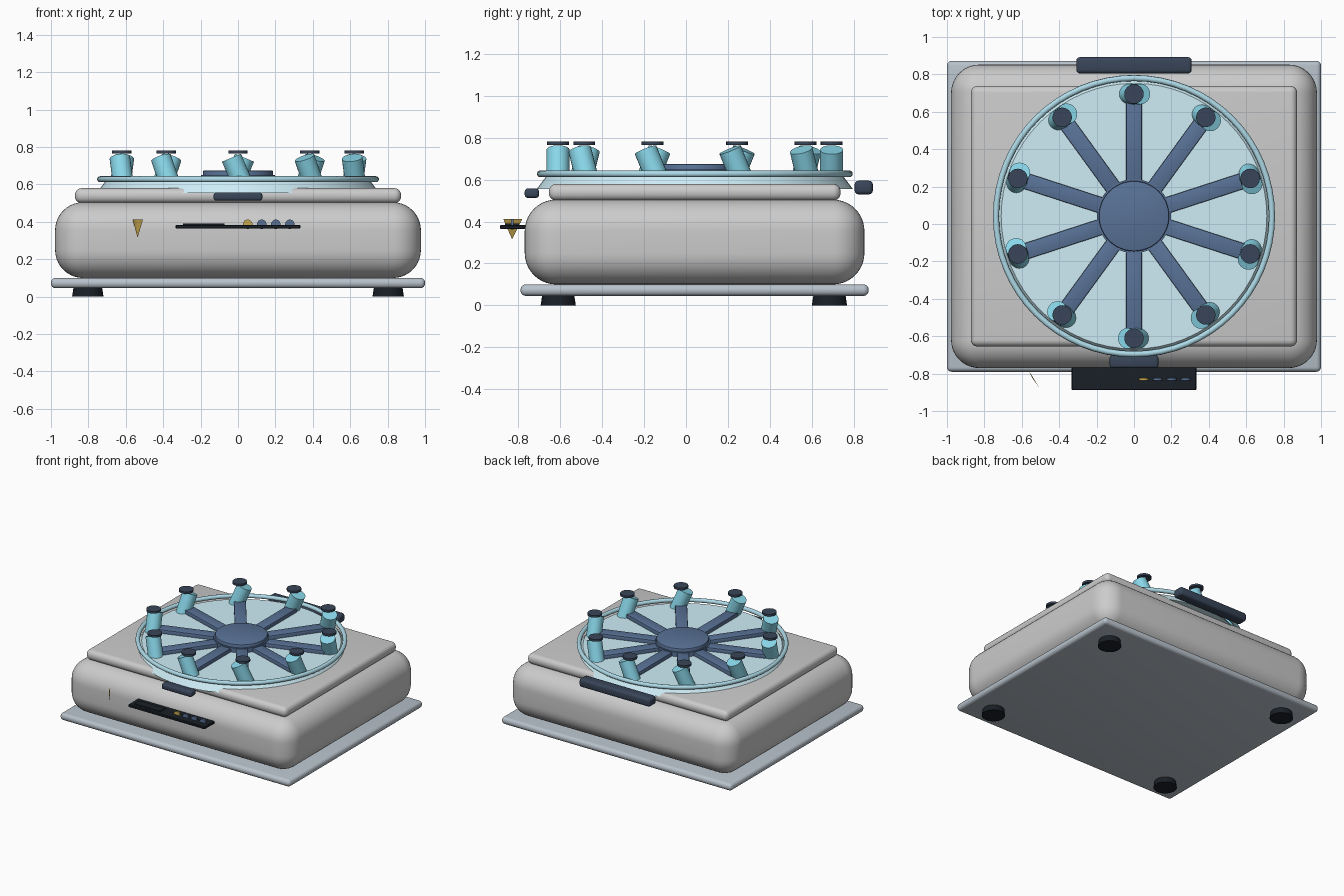
import bpy, bmesh
from math import sin, cos, pi, radians
from mathutils import Matrix, Vector

if "Cube" in bpy.data.objects:
    bpy.data.objects.remove(bpy.data.objects["Cube"])

CY = 0.042      # centre of housing and rotor in y
COLORS = {
    "plate": (0.48, 0.54, 0.60, 1), "lid": (0.62, 0.85, 0.93, 0.45),
    "ring": (0.42, 0.70, 0.80, 1), "rotor": (0.10, 0.17, 0.31, 1),
    "tube": (0.25, 0.68, 0.82, 1), "dark": (0.04, 0.06, 0.10, 1),
    "black": (0.010, 0.014, 0.020, 1), "gold": (0.60, 0.40, 0.08, 1),
}
mats = {}
for key, c in COLORS.items():
    mats[key] = bpy.data.materials.new(key)
    mats[key].diffuse_color = c


def finish(name, color=None, bevel=0, segs=4, smooth=True):
    o = bpy.context.object
    o.name = name
    if bevel:
        m = o.modifiers.new("bevel", 'BEVEL')
        m.width, m.segments = bevel, segs
        m.limit_method = 'ANGLE'
        bpy.ops.object.modifier_apply(modifier="bevel")
    if color:
        o.data.materials.append(mats[color])
    if smooth:
        bpy.ops.object.shade_smooth_by_angle(angle=radians(35))
    return o


def box(name, x, y, z, color=None, bevel=0, segs=4):
    """Box from (min, max) ranges."""
    r = (x, y, z)
    bpy.ops.mesh.primitive_cube_add(size=1, location=[(a + b) / 2 for a, b in r])
    bpy.context.object.scale = [b - a for a, b in r]
    bpy.ops.object.transform_apply(location=False, rotation=False, scale=True)
    return finish(name, color, bevel, segs)


def cone(name, r1, r2, z0, z1, xy, color, verts=32, bevel=0):
    bpy.ops.mesh.primitive_cone_add(vertices=verts, radius1=r1, radius2=r2,
                                    depth=z1 - z0, location=(*xy, (z0 + z1) / 2))
    return finish(name, color, bevel, 2)


# housing
box("base_plate", (-1, 1), (-0.79, 0.872), (0.045, 0.10), "plate", 0.025)
box("housing", (-0.978, 0.978), (-0.77, 0.852), (0.10, 0.505), None, 0.15, 10)
box("top_deck", (-0.872, 0.872), (-0.655, 0.738), (0.50, 0.58), None, 0.036, 5)

# feet
for sx in (-1, 1):
    for y in (-0.61, 0.685):
        cone("foot", 0.084, 0.077, 0, 0.046, (sx * 0.803, y), "black")

# clear lid and its rim
cone("lid", 0.755, 0.71, 0.555, 0.615, (0, CY), "lid", 64)
bpy.ops.mesh.primitive_torus_add(major_radius=0.738, minor_radius=0.016,
                                 major_segments=64, minor_segments=12,
                                 location=(0, CY, 0.628))
finish("lid_rim", "ring")
box("front_handle", (-0.13, 0.13), (-0.77, -0.702), (0.513, 0.558), "dark", 0.014, 3)
box("rear_hinge", (-0.308, 0.308), (0.805, 0.892), (0.53, 0.595), "dark", 0.018, 3)

# rotor hub, arms and tilted tubes
cone("hub_flange", 0.198, 0.198, 0.60, 0.65, (0, CY), "rotor", 48)
cone("hub", 0.188, 0.188, 0.60, 0.675, (0, CY), "rotor", 48, 0.008)
for i in range(10):
    a = pi / 2 + i * pi / 5
    arm = box("rotor_arm", (-0.24, 0.24), (-0.043, 0.043), (0.602, 0.644), "rotor", 0.006, 2)
    arm.rotation_euler.z = a
    arm.location.x, arm.location.y = 0.39 * cos(a), CY + 0.39 * sin(a)
    p = (0.653 * cos(a), CY + 0.653 * sin(a))
    tube = cone("sample_tube", 0.055, 0.055, 0.57, 0.75, p, "tube", 24)
    radial = Vector((cos(a), sin(a), 0))
    tube.rotation_euler = Matrix.Rotation(0.4, 3, radial).to_euler()
    cone("tube_cap", 0.052, 0.052, 0.766, 0.782, p, "dark", 24)

# control shelf with display and dials
box("control_panel", (-0.333, 0.333), (-0.888, -0.762), (0.364, 0.384), "black", 0.004, 1)
box("display", (-0.295, -0.073), (-0.863, -0.797), (0.382, 0.390), "black")
for i in range(4):
    bpy.ops.mesh.primitive_cylinder_add(vertices=24, radius=0.025, depth=0.012,
                                        location=(0.052 + i * 0.075, -0.83, 0.387),
                                        rotation=(pi / 2, 0, 0))
    finish("dial", "rotor" if i else "gold")

# thin downward-pointing warning marker
me = bpy.data.meshes.new("marker")
bm = bmesh.new()
v = [bm.verts.new(c) for c in ((-0.563, -0.782, 0.413), (-0.508, -0.873, 0.413),
                               (-0.545, -0.822, 0.413), (-0.537, -0.83, 0.315))]
for f in ((0, 1, 2), (0, 3, 1), (1, 3, 2), (2, 3, 0)):
    bm.faces.new([v[k] for k in f])
bmesh.ops.recalc_face_normals(bm, faces=bm.faces)
bm.to_mesh(me)
bm.free()
me.materials.append(mats["gold"])
bpy.context.collection.objects.link(bpy.data.objects.new("warning_marker", me))

for m in bpy.data.materials:
    if m.users and not m.is_grease_pencil:
        m.use_nodes = True
        m.node_tree.nodes["Principled BSDF"].inputs["Base Color"].default_value = m.diffuse_color
